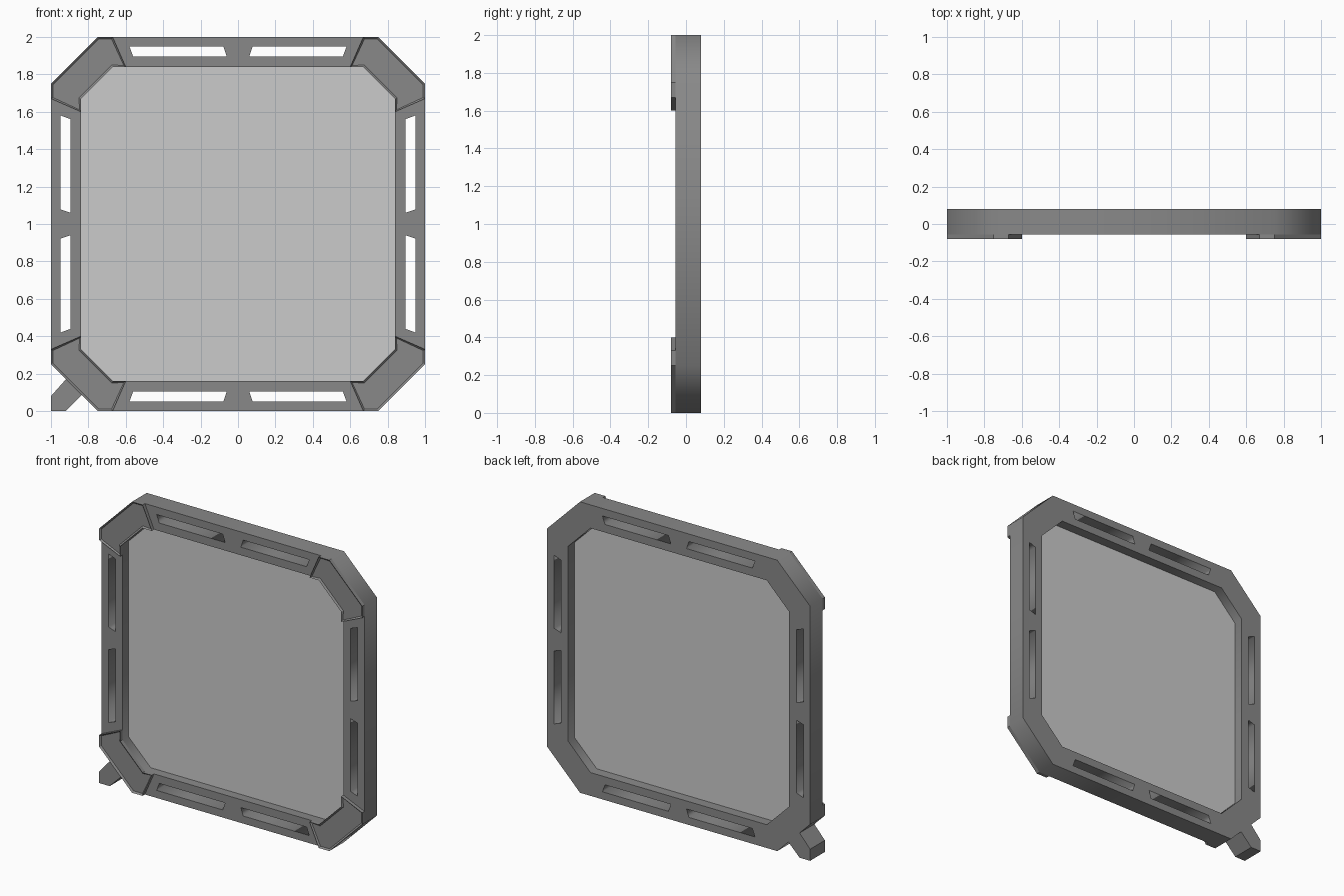
import bpy, bmesh, math

if "Cube" in bpy.data.objects:
    bpy.data.objects.remove(bpy.data.objects["Cube"])

def material(name, v):
    m = bpy.data.materials.new(name)
    m.diffuse_color = (v, v, v, 1)
    m.use_nodes = True
    m.node_tree.nodes["Principled BSDF"].inputs["Base Color"].default_value = m.diffuse_color
    return m

DARK = material("dark_grey", 0.25)
PANE = material("pane_grey", 0.8)

def link(name, bm, mat):
    bmesh.ops.remove_doubles(bm, verts=bm.verts, dist=1e-4)
    bmesh.ops.recalc_face_normals(bm, faces=bm.faces)
    me = bpy.data.meshes.new(name)
    bm.to_mesh(me)
    bm.free()
    me.materials.append(mat)
    ob = bpy.data.objects.new(name, me)
    ob.location.z = 1.0
    bpy.context.collection.objects.link(ob)
    return ob

def plate(name, loops, y0, y1, mat):
    """Filled profile (first loop outside, the others holes) extruded along y."""
    cu = bpy.data.curves.new(name + "_profile", 'CURVE')
    cu.dimensions, cu.fill_mode = '2D', 'BOTH'
    cu.extrude = (y1 - y0) / 2
    for pts in loops:
        s = cu.splines.new('POLY')
        s.points.add(len(pts) - 1)
        for p, (x, z) in zip(s.points, pts):
            p.co = (x, z, 0, 1)
        s.use_cyclic_u = True
    tmp = bpy.data.objects.new(name + "_profile", cu)
    bpy.context.collection.objects.link(tmp)
    dg = bpy.context.evaluated_depsgraph_get()
    me = bpy.data.meshes.new_from_object(tmp.evaluated_get(dg))
    bm = bmesh.new()
    bm.from_mesh(me)
    for v in bm.verts:
        x, z, d = v.co
        v.co = (x, (y0 + y1) / 2 - d, z)
    bpy.data.objects.remove(tmp)
    bpy.data.curves.remove(cu)
    bpy.data.meshes.remove(me)
    return link(name, bm, mat)

def solid(pts, y0, y1):
    bm = bmesh.new()
    front = bm.faces.new([bm.verts.new((x, y0, z)) for x, z in pts])
    back = bm.faces.new([bm.verts.new((x, y1, z)) for x, z in pts])
    f, b = list(front.verts), list(back.verts)
    for i in range(len(pts)):
        j = (i + 1) % len(pts)
        bm.faces.new((f[i], f[j], b[j], b[i]))
    bmesh.ops.recalc_face_normals(bm, faces=bm.faces)
    return bm, front

def octagon(h, c):
    return [(c, h), (h, c), (h, -c), (c, -h), (-c, -h), (-h, -c), (-h, c), (-c, h)]

# Octagonal frame with two slots along each side
outer, inner = octagon(1.0, 0.75), octagon(0.84, 0.67)
slot = [(0.58, 0.948), (0.078, 0.948), (0.06, 0.895), (0.56, 0.895)]
slots = []
for s in (-1, 1):
    for t in (-1, 1):
        slots.append([(s * a, t * b) for a, b in slot])
        slots.append([(t * b, s * a) for a, b in slot])
plate("frame", [outer, inner] + slots, -0.055, 0.08, DARK)

# Raised corner brackets with a thin rim around a shallow recess
corner = [(0.67, 1), (0.75, 1), (1, 0.75), (1, 0.67),
          (0.84, 0.60), (0.84, 0.67), (0.67, 0.84), (0.60, 0.84)]
bm, front = solid(corner, -0.08, -0.055)
bmesh.ops.inset_region(bm, faces=[front], thickness=0.012, depth=0)
for v in front.verts:
    v.co.y += 0.01
brackets = link("corner_brackets", bm, DARK)
mir = brackets.modifiers.new("mirror", 'MIRROR')
mir.use_axis = (True, False, True)
mir.use_mirror_merge = False

# Pointed tab on the lower left corner
tab = [(-0.92, -0.83), (-0.835, -0.915), (-0.92, -1), (-1, -1), (-1, -0.92)]
bm, _ = solid(tab, -0.08, 0.08)
link("corner_tab", bm, DARK)

# Thin pane in the middle of the opening
bm, _ = solid(inner, 0.008, 0.012)
link("pane", bm, PANE)
